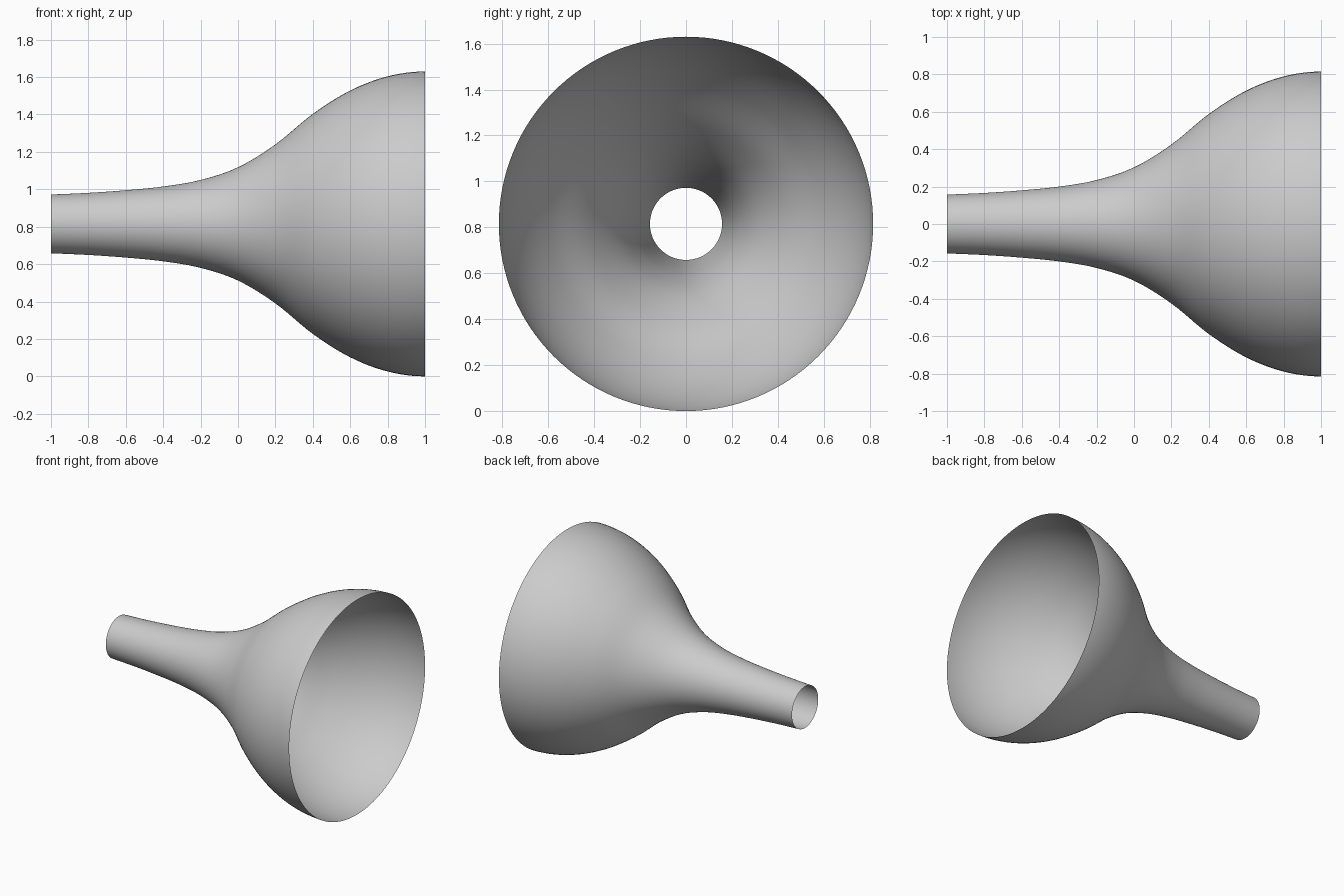
import bpy, bmesh, math

if "Cube" in bpy.data.objects:
    bpy.data.objects.remove(bpy.data.objects["Cube"])

# Funnel radius sampled every 0.2 units from the spout (x=-1) to the mouth (x=1)
RADII = [0.157, 0.166, 0.180, 0.200, 0.235, 0.303, 0.425, 0.588, 0.713, 0.789, 0.815]
STEP, SUB, SIDES = 0.2, 6, 128
CENTRE_Z = RADII[-1]


def smooth_profile(radii):
    """Catmull-Rom curve through the radii, as (x, r) pairs."""
    ext = [2 * radii[0] - radii[1]] + radii + [radii[-2]]
    pts = []
    for i in range(len(radii) - 1):
        a, b, c, d = ext[i:i + 4]
        for k in range(SUB):
            t = k / SUB
            r = 0.5 * (2 * b + (c - a) * t + (2 * a - 5 * b + 4 * c - d) * t ** 2
                       + (3 * b - a - 3 * c + d) * t ** 3)
            pts.append((-1 + STEP * (i + t), r))
    return pts + [(1.0, radii[-1])]


# Open funnel shell: the profile revolved around the x axis
bm = bmesh.new()
rings = []
for x, r in smooth_profile(RADII):
    rings.append([bm.verts.new((x, r * math.cos(math.tau * j / SIDES),
                                CENTRE_Z + r * math.sin(math.tau * j / SIDES)))
                  for j in range(SIDES)])
for a, b in zip(rings, rings[1:]):
    for j in range(SIDES):
        n = (j + 1) % SIDES
        f = bm.faces.new((a[j], a[n], b[n], b[j]))
        f.smooth = True
bm.normal_update()
# Make the faces point outward
f = next(iter(bm.faces))
c = f.calc_center_median()
if f.normal.y * c.y + f.normal.z * (c.z - CENTRE_Z) < 0:
    bmesh.ops.reverse_faces(bm, faces=bm.faces[:])

mesh = bpy.data.meshes.new("funnel")
bm.to_mesh(mesh)
bm.free()
funnel = bpy.data.objects.new("funnel", mesh)
bpy.context.collection.objects.link(funnel)

# Plain grey
grey = bpy.data.materials.new("light_grey")
grey.diffuse_color = (0.6, 0.6, 0.6, 1)
grey.use_nodes = True
grey.node_tree.nodes["Principled BSDF"].inputs["Base Color"].default_value = grey.diffuse_color
mesh.materials.append(grey)
